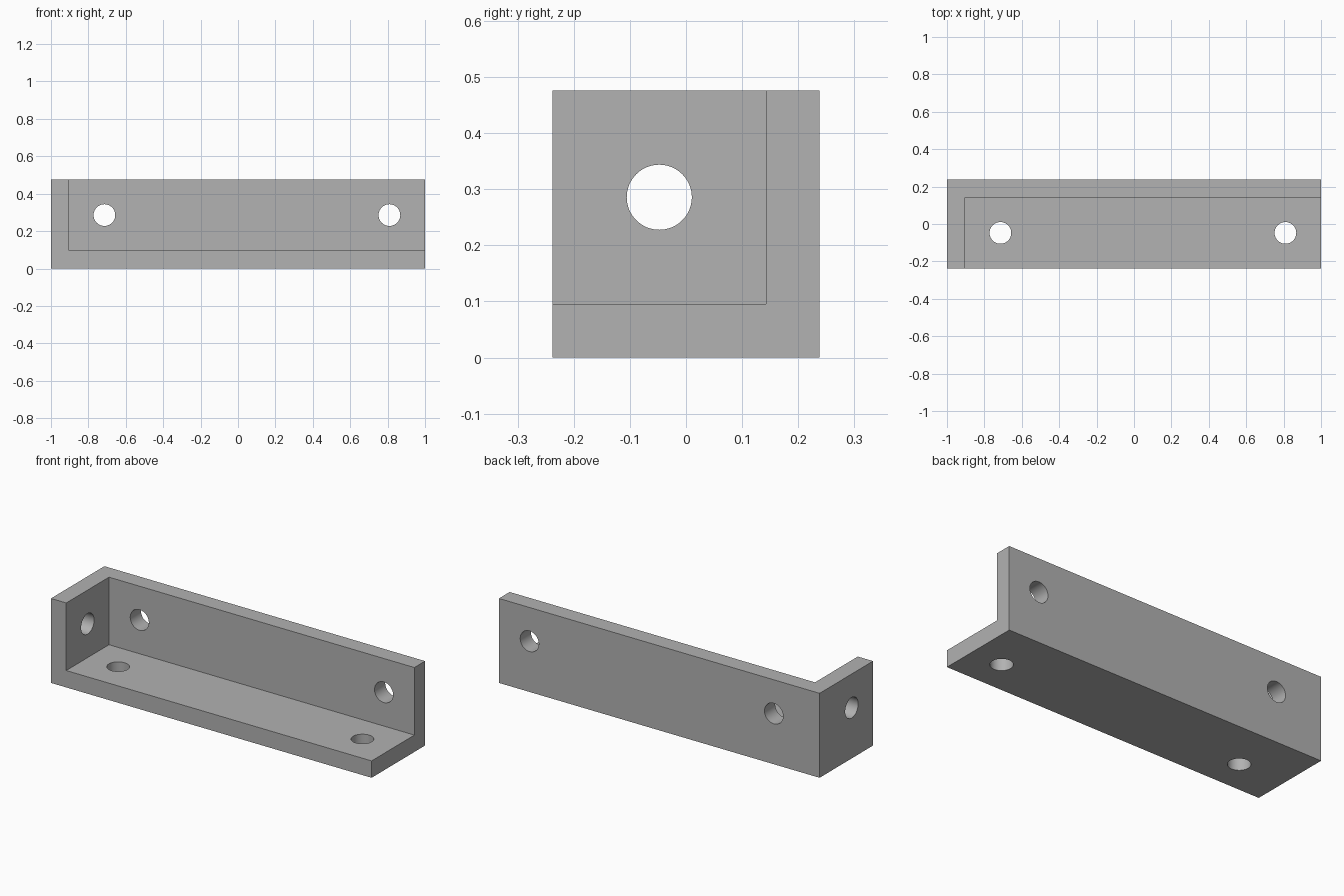
import bpy
import math

if "Cube" in bpy.data.objects:
    bpy.data.objects.remove(bpy.data.objects["Cube"], do_unlink=True)

# Proportions: 21 x 5 x 5 wall thicknesses
T = 2 / 21
LENGTH, DEPTH, HEIGHT = 21 * T, 5 * T, 5 * T
HOLE_RADIUS = 0.058
HOLE_XS = (-LENGTH / 2 + 3 * T, LENGTH / 2 - 2 * T)
HOLE_Y = DEPTH / 2 - 3 * T
HOLE_Z = 3 * T


def box(name, low, high):
    centre = [(a + b) / 2 for a, b in zip(low, high)]
    bpy.ops.mesh.primitive_cube_add(size=1, location=centre)
    ob = bpy.context.object
    ob.name = name
    ob.scale = [b - a for a, b in zip(low, high)]
    bpy.ops.object.transform_apply(location=True, rotation=True, scale=True)
    return ob


def hole(centre, rotation):
    bpy.ops.mesh.primitive_cylinder_add(vertices=64, radius=HOLE_RADIUS, depth=2 * T,
                                        location=centre, rotation=rotation)
    ob = bpy.context.object
    ob.name = "hole_cutter"
    return ob


def cut(target, cutter):
    cutter.hide_render = True
    mod = target.modifiers.new("cut", 'BOOLEAN')
    mod.operation = 'DIFFERENCE'
    mod.solver = 'EXACT'
    mod.object = cutter
    bpy.context.view_layer.objects.active = target
    bpy.ops.object.modifier_apply(modifier=mod.name)
    bpy.data.objects.remove(cutter, do_unlink=True)


# Solid block, then a pocket that leaves a base, a back wall and one end wall
bracket = box("corner_bracket", (-LENGTH / 2, -DEPTH / 2, 0), (LENGTH / 2, DEPTH / 2, HEIGHT))
cut(bracket, box("pocket_cutter", (-LENGTH / 2 + T, -DEPTH, T),
                 (LENGTH, DEPTH / 2 - T, HEIGHT * 2)))

# Screw holes in base, back wall and end wall
quarter = math.pi / 2
for x in HOLE_XS:
    cut(bracket, hole((x, HOLE_Y, T / 2), (0, 0, 0)))
    cut(bracket, hole((x, DEPTH / 2 - T / 2, HOLE_Z), (quarter, 0, 0)))
cut(bracket, hole((-LENGTH / 2 + T / 2, HOLE_Y, HOLE_Z), (0, quarter, 0)))

# Plain grey material
grey = bpy.data.materials.new("plain_grey")
colour = (0.445, 0.445, 0.445, 1)
grey.diffuse_color = colour
grey.use_nodes = True
grey.node_tree.nodes["Principled BSDF"].inputs["Base Color"].default_value = colour
bracket.data.materials.clear()
bracket.data.materials.append(grey)

# Smooth hole walls, sharp edges elsewhere
bpy.ops.object.select_all(action='DESELECT')
bracket.select_set(True)
bpy.context.view_layer.objects.active = bracket
bpy.ops.object.shade_smooth_by_angle(angle=math.radians(30))
